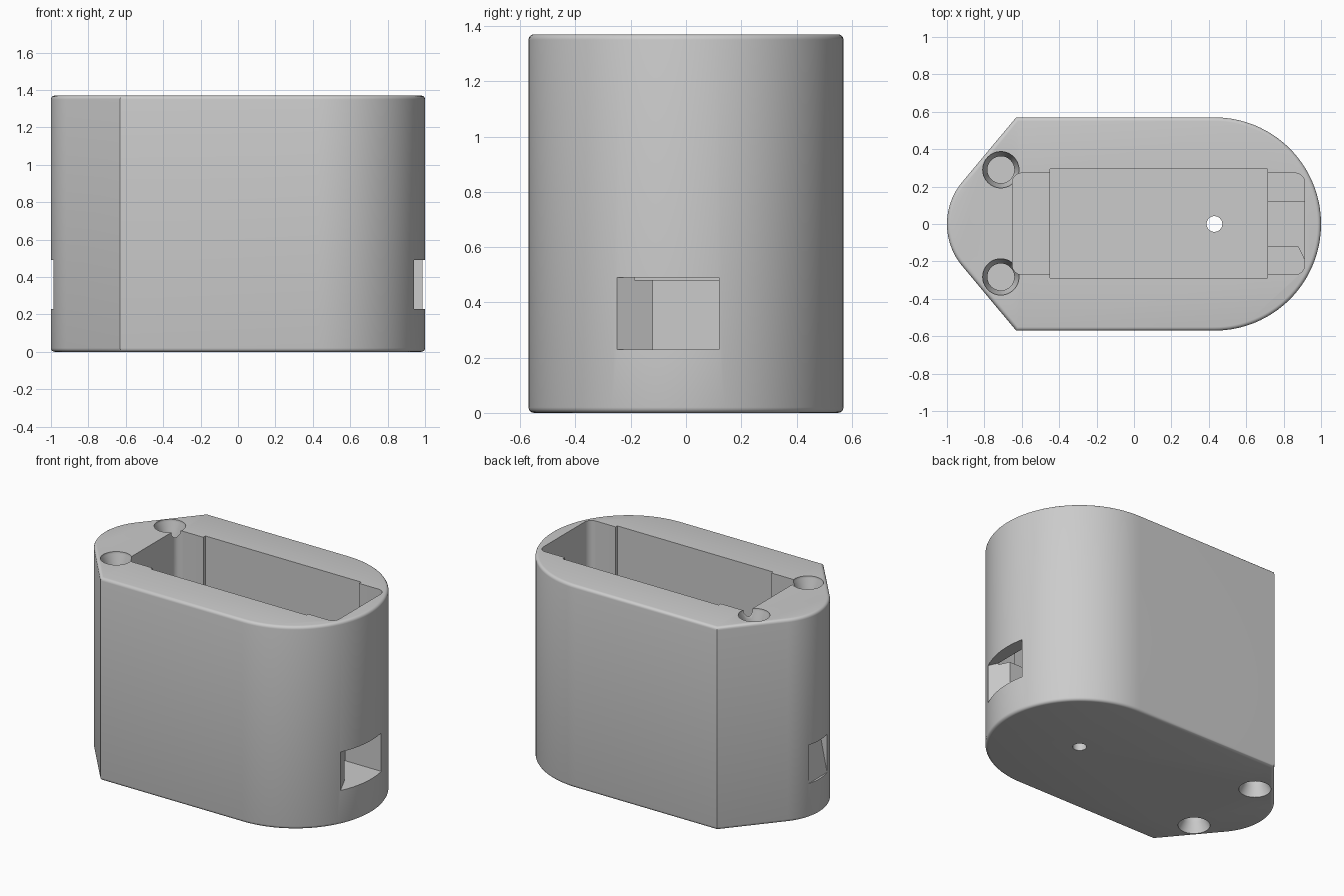
import bpy, bmesh, math

cube = bpy.data.objects.get("Cube")
if cube:
    bpy.data.objects.remove(cube)

HEIGHT = 1.37
grey = bpy.data.materials.new("plain grey")
grey.use_nodes = True
grey.diffuse_color = (0.6, 0.6, 0.6, 1)
grey.node_tree.nodes["Principled BSDF"].inputs["Base Color"].default_value = grey.diffuse_color


def arc(cx, cy, r, start, end, steps):
    angles = [math.radians(start + (end - start) * i / steps) for i in range(steps + 1)]
    return [(cx + r * math.cos(a), cy + r * math.sin(a)) for a in angles]


def rounded_rect(x0, x1, y0, y1, r):
    return (arc(x1 - r, y1 - r, r, 0, 90, 8) + arc(x0 + r, y1 - r, r, 90, 180, 8)
            + arc(x0 + r, y0 + r, r, 180, 270, 8) + arc(x1 - r, y0 + r, r, 270, 360, 8))


def rect(x0, x1, y0, y1):
    return [(x0, y0), (x1, y0), (x1, y1), (x0, y1)]


def loft(name, sections, bevel=0):
    """Join equal-sized loops of points into a closed solid."""
    bm = bmesh.new()
    loops = [[bm.verts.new(p) for p in loop] for loop in sections]
    n = len(loops[0])
    caps = [bm.faces.new(loops[0][::-1]), bm.faces.new(loops[-1])]
    for low, high in zip(loops, loops[1:]):
        for i in range(n):
            j = (i + 1) % n
            bm.faces.new((low[i], low[j], high[j], high[i]))
    bmesh.ops.recalc_face_normals(bm, faces=bm.faces)
    if bevel:
        rim = {e for f in caps for e in f.edges}
        bmesh.ops.bevel(bm, geom=list(rim), offset=bevel, segments=4,
                        profile=0.5, affect='EDGES')
    mesh = bpy.data.meshes.new(name)
    bm.to_mesh(mesh)
    bm.free()
    mesh.materials.append(grey)
    obj = bpy.data.objects.new(name, mesh)
    bpy.context.collection.objects.link(obj)
    return obj


def prism(name, outline, z0, z1, bevel=0):
    return loft(name, [[(x, y, z) for x, y in outline] for z in (z0, z1)], bevel)


def turned(name, x, y, profile):
    """Round solid from (radius, z) pairs."""
    return loft(name, [[(px, py, z) for px, py in arc(x, y, r, 0, 352.5, 47)]
                       for r, z in profile])


# Housing: round at one end, tapered to a small nose at the other
outline = (arc(0.43, 0, 0.57, -90, 90, 64) + [(-0.63, 0.57)]
           + arc(-0.65, 0, 0.35, 140, 220, 24) + [(-0.63, -0.57)])
housing = prism("housing", outline, 0, HEIGHT, bevel=0.02)

# Deep pocket, shallower end ledges and the channel across one ledge
cutters = [
    prism("pocket_cutter", rect(-0.45, 0.715, -0.288, 0.295), 0.12, 1.6),
    prism("ledge_cutter", rounded_rect(-0.65, 0.912, -0.27, 0.272, 0.05), 0.48, 1.5),
    prism("window_cutter", [(1.1, 0.12), (0.7, 0.12), (0.7, -0.12), (0.88, -0.12),
                            (0.942, -0.25), (1.1, -0.25)], 0.23, 0.49),
    turned("drain_cutter", 0.43, 0, [(0.042, -0.1), (0.042, 0.3)]),
]

# Shallow nose notch with a leaning back
cutters.append(loft("nose_notch_cutter", [
    [(x, y, z) for x, y in rect(-1.1, back, -0.1, 0.1)]
    for z, back in ((0.23, -0.985), (0.49, -0.93))]))

# Countersunk screw holes in the top and bottom
for y in (-0.283, 0.29):
    for end, sign in ((0, 1), (HEIGHT, -1)):
        steps = [(0.097, -0.05), (0.097, 0.015), (0.072, 0.06), (0.072, 0.25)]
        cutters.append(turned("screw_hole_cutter", -0.712, y,
                              [(r, end + sign * d) for r, d in steps]))

bpy.ops.object.select_all(action='DESELECT')
housing.select_set(True)
bpy.context.view_layer.objects.active = housing
for cutter in cutters:
    cutter.hide_render = True
    mod = housing.modifiers.new(cutter.name, 'BOOLEAN')
    mod.operation = 'DIFFERENCE'
    mod.solver = 'EXACT'
    mod.object = cutter
    bpy.ops.object.modifier_apply(modifier=mod.name)
for cutter in cutters:
    bpy.data.objects.remove(cutter)

bpy.ops.object.shade_smooth_by_angle(angle=math.radians(30))
